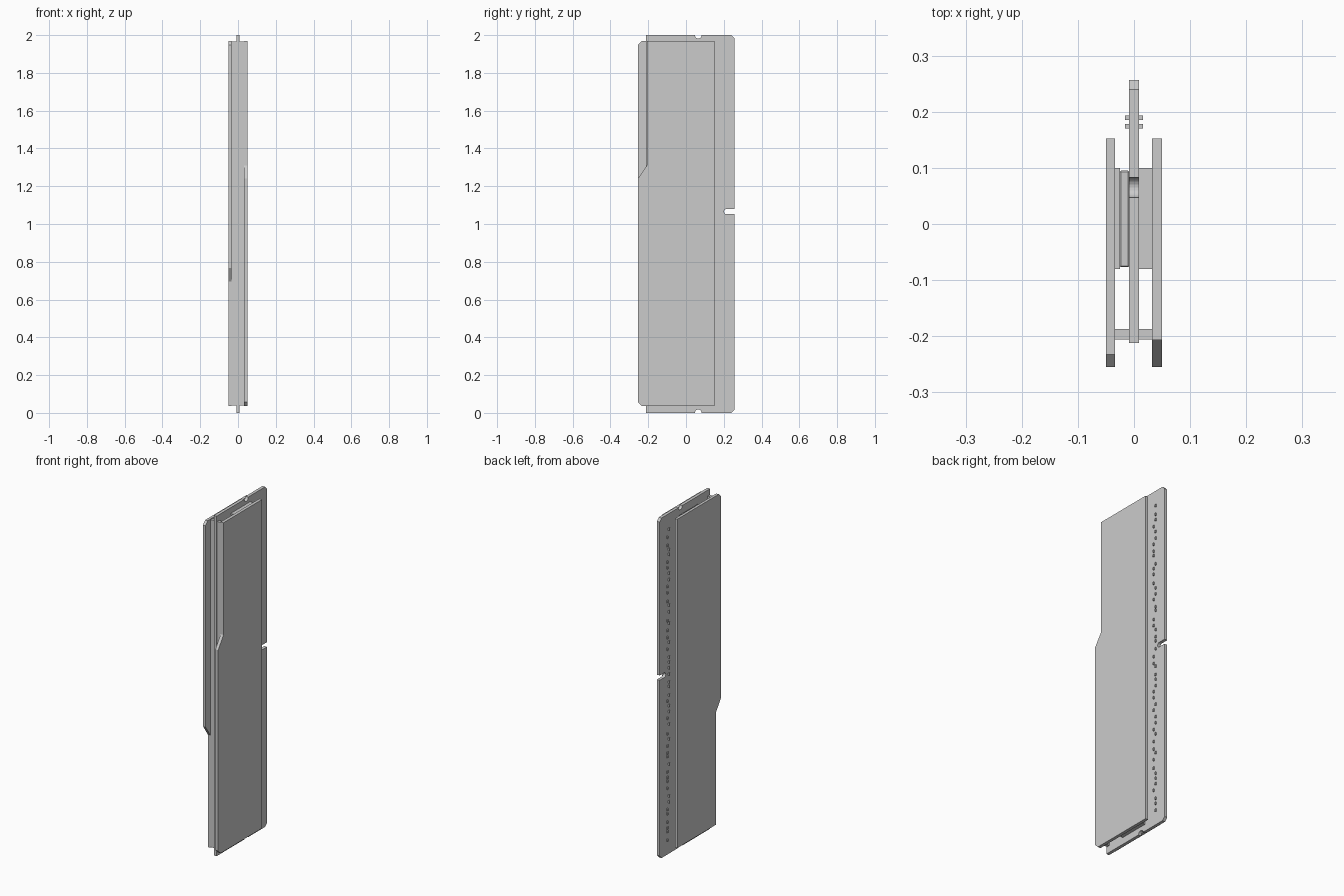
import bpy, math, random

if "Cube" in bpy.data.objects:
    bpy.data.objects.remove(bpy.data.objects["Cube"])


def extrude(name, profile, x0, x1):
    """Solid from a (y, z) outline, extruded from x0 to x1."""
    n = len(profile)
    verts = [(x, y, z) for x in (x0, x1) for y, z in profile]
    faces = [tuple(range(n))[::-1], tuple(range(n, 2 * n))]
    faces += [(i, (i + 1) % n, n + (i + 1) % n, n + i) for i in range(n)]
    return make(name, verts, faces)


def make(name, verts, faces):
    mesh = bpy.data.meshes.new(name)
    mesh.from_pydata(verts, [], faces)
    obj = bpy.data.objects.new(name, mesh)
    bpy.context.collection.objects.link(obj)
    # consistent outward normals
    import bmesh
    bm = bmesh.new()
    bm.from_mesh(mesh)
    bmesh.ops.recalc_face_normals(bm, faces=bm.faces)
    bm.to_mesh(mesh)
    bm.free()
    return obj


def boxes(name, items):
    """One object from (x0, x1, y0, y1, z0, z1) boxes."""
    verts, faces = [], []
    for x0, x1, y0, y1, z0, z1 in items:
        b = len(verts)
        verts += [(x, y, z) for x in (x0, x1) for y in (y0, y1) for z in (z0, z1)]
        faces += [tuple(b + i for i in f) for f in (
            (0, 1, 3, 2), (4, 6, 7, 5), (0, 4, 5, 1),
            (2, 3, 7, 6), (0, 2, 6, 4), (1, 5, 7, 3))]
    return make(name, verts, faces)


def arc(cy, cz, r, a0, a1, n=10):
    return [(cy + r * math.cos(math.radians(a0 + (a1 - a0) * i / n)),
             cz + r * math.sin(math.radians(a0 + (a1 - a0) * i / n)))
            for i in range(n + 1)]


# circuit board with edge notches and a rounded key slot
T = 0.009
board = [(-0.212, 0)] + arc(0.065, 0, 0.018, 180, 0)
board += [(0.24, 0), (0.257, 0.018), (0.257, 1.052)]
board += arc(0.215, 1.066, 0.014, 270, 90)
board += [(0.257, 1.08), (0.257, 1.982), (0.24, 2)]
board += arc(0.065, 2, 0.018, 0, -180) + [(-0.212, 2)]
extrude("circuit_board", board, -T, T)

# heat spreader plates: the same stepped outline, flipped end for end
plate = [(0.152, 0.036), (0.152, 1.97), (-0.207, 1.97), (-0.207, 1.31),
         (-0.255, 1.24), (-0.255, 0.058), (-0.233, 0.036)]
extrude("heat_spreader_right", plate, 0.032, 0.05)
extrude("heat_spreader_left", [(y, 2.006 - z) for y, z in plate], -0.05, -0.034)

# thermal pads and the spacer strips along the front edge
boxes("thermal_pad_right", [(T, 0.032, -0.08, 0.1, 0.04, 1.966)])
boxes("thermal_pad_left", [(-0.034, -0.025, -0.08, 0.1, 0.04, 1.966)])
boxes("spacer_strip_right", [(T, 0.032, -0.206, -0.187, 0.04, 1.966)])
boxes("spacer_strip_left", [(-0.034, -T, -0.206, -0.187, 0.04, 1.966)])

# memory chips in two groups of four
for i in range(8):
    z = 0.18 + 0.22 * i + (0.1 if i > 3 else 0)
    chip = boxes("memory_chip_%d" % (i + 1),
                 [(-0.025, -T, -0.077, 0.095, z - 0.06, z + 0.06)])
    bevel = chip.modifiers.new("bevel", "BEVEL")
    bevel.width = 0.002
    bevel.segments = 1

# small components in two rows along the contact edge
random.seed(4)
for name, x0, x1 in (("contact_parts_right", T, 0.016),
                     ("contact_parts_left", -0.016, -T)):
    items = []
    for i in range(50):
        z = 0.09 + i * 0.037 + random.uniform(-0.01, 0.01)
        y = (0.174, 0.189)[random.random() < 0.5]
        items.append((x0, x1, y - 0.004, y + 0.004, z - 0.007, z + 0.007))
    boxes(name, items)
